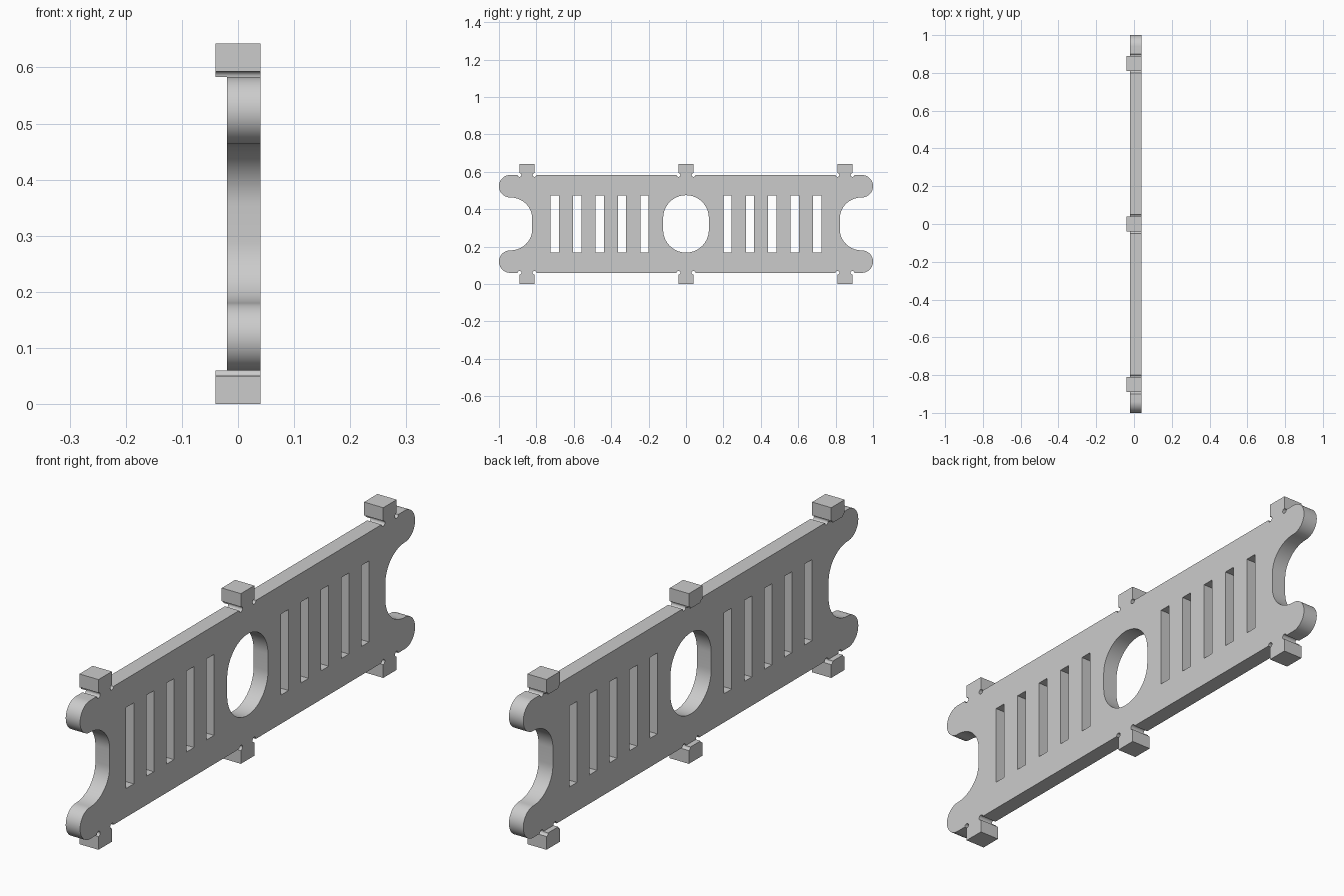
import bpy, bmesh
from math import sin, cos, radians, pi

cube = bpy.data.objects.get("Cube")
if cube:
    bpy.data.objects.remove(cube, do_unlink=True)

MID_Z = 0.3215      # height of the horizontal symmetry line
HALF_H = 0.2615     # half height of the plate body
TAB_H = 0.06
NOTCH_R = 0.01

grey = bpy.data.materials.new("light grey")
grey.use_nodes = True
color = (0.6, 0.6, 0.6, 1)
grey.diffuse_color = color
grey.node_tree.nodes["Principled BSDF"].inputs["Base Color"].default_value = color


def arc(cy, cz, ry, rz, start, end, steps):
    """Points of an elliptical arc in the side plane, angles in degrees."""
    angles = [radians(start + (end - start) * i / steps) for i in range(steps + 1)]
    return [(cy + ry * cos(a), cz + rz * sin(a)) for a in angles]


def flip(points, sy, sz):
    return [(y * sy, z * sz) for y, z in points]


def extrude_profile(name, loops, x0, x1):
    """Fill closed side-plane loops (inner ones become holes) from x0 to x1."""
    curve = bpy.data.curves.new(name, 'CURVE')
    curve.dimensions = '2D'
    curve.fill_mode = 'BOTH'
    curve.extrude = (x1 - x0) / 2
    for loop in loops:
        spline = curve.splines.new('POLY')
        spline.points.add(len(loop) - 1)
        for point, (y, z) in zip(spline.points, loop):
            point.co = (y, z, 0, 1)
        spline.use_cyclic_u = True
    helper = bpy.data.objects.new(name + " outline", curve)
    bpy.context.collection.objects.link(helper)
    graph = bpy.context.evaluated_depsgraph_get()
    mesh = bpy.data.meshes.new_from_object(helper.evaluated_get(graph))
    bpy.data.objects.remove(helper, do_unlink=True)

    bm = bmesh.new()
    bm.from_mesh(mesh)
    bmesh.ops.remove_doubles(bm, verts=bm.verts, dist=1e-5)
    for v in bm.verts:
        a, b, c = v.co
        v.co = (c + (x0 + x1) / 2, a, b + MID_Z)
    bmesh.ops.recalc_face_normals(bm, faces=bm.faces)
    bm.to_mesh(mesh)
    bm.free()

    mesh.materials.clear()
    mesh.materials.append(grey)
    obj = bpy.data.objects.new(name, mesh)
    bpy.context.collection.objects.link(obj)
    bpy.ops.object.select_all(action='DESELECT')
    obj.select_set(True)
    bpy.context.view_layer.objects.active = obj
    bpy.ops.object.shade_smooth_by_angle(angle=radians(30))
    return obj


# Plate outline: one quarter with relief notches, rounded lobe and end recess
quarter = []
for y in (0.04, 0.81, 0.89):
    quarter += arc(y, HALF_H, NOTCH_R, NOTCH_R, 180, 360, 10)
quarter += arc(0.94, HALF_H - 0.06, 0.06, 0.06, 90, -90, 28)
quarter += arc(0.94, 0.0315, 0.117, 0.11, 90, 180, 18)[1:]
back = quarter[::-1]
outline = quarter + flip(back, 1, -1) + flip(quarter, -1, -1) + flip(back, -1, 1)

# Central rounded opening
opening = (arc(0, 0.0315, 0.122, 0.122, 0, 180, 36)
           + arc(0, -0.0315, 0.122, 0.122, 180, 360, 36))

# Five upright slots on each side
slots = []
for side in (-1, 1):
    for i in range(5):
        y = side * (0.222 + 0.12 * i)
        slots.append([(y + dy, dz) for dy, dz in
                      ((-0.0225, -0.153), (0.0225, -0.153), (0.0225, 0.153), (-0.0225, 0.153))])

extrude_profile("panel", [outline, opening] + slots, -0.02, 0.04)

# Locking tabs with notched necks, overhanging the right face
half = [(0.04, TAB_H)] + arc(0.04, 0, NOTCH_R, NOTCH_R, 90, 180, 6)
tab = half + flip(half[::-1], -1, 1)
for level, sz in (("upper", 1), ("lower", -1)):
    for place, cy in (("front", -0.85), ("middle", 0), ("back", 0.85)):
        loop = [(y + cy, (z + HALF_H) * sz) for y, z in tab]
        extrude_profile(f"{level}_{place}_tab", [loop], -0.04, 0.04)
